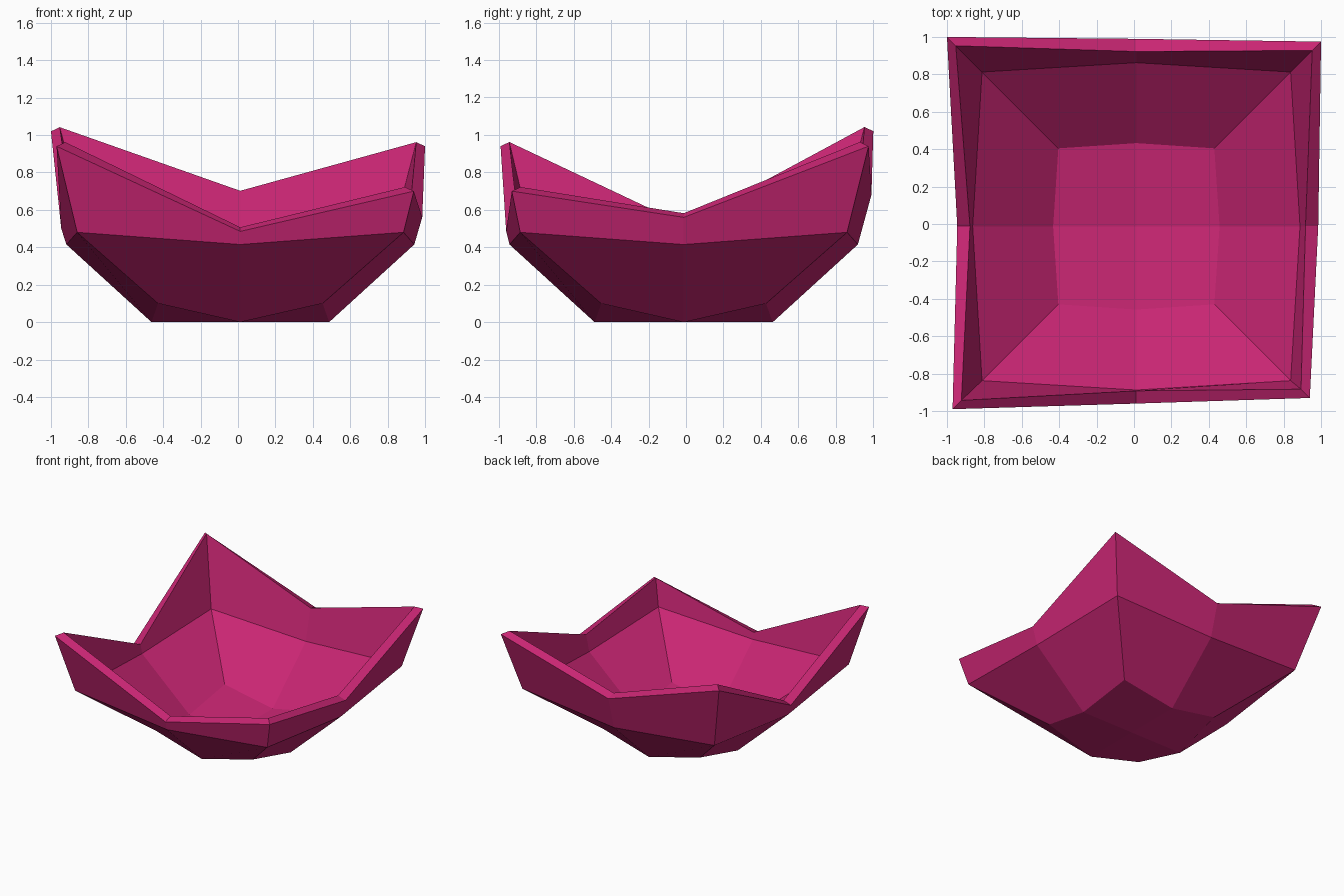
import bpy
import bmesh
from mathutils import Vector

cube = bpy.data.objects.get("Cube")
if cube:
    bpy.data.objects.remove(cube, do_unlink=True)

CENTRE = Vector((0.0125, -0.0125, 0))
# Eight directions, counter-clockwise from +x: side middles alternate with corners
DIRS = [(1, 0), (1, 1), (0, 1), (-1, 1), (-1, 0), (-1, -1), (0, -1), (1, -1)]


def ring(side, side_z, corner, corner_z):
    """Regular eight-point loop with its own reach and height at sides and corners."""
    points = []
    for x, y in DIRS:
        r, z = (corner, corner_z) if x and y else (side, side_z)
        points.append(CENTRE + Vector((x * r, y * r, z)))
    return points


# Uneven lip: four raised corners of different heights, dipping between them
outer_lip = [Vector(p) for p in (
    (0.985, -0.012, 0.56), (1.0, 0.975, 0.94), (0.012, 0.99, 0.68), (-1.0, 1.0, 1.02),
    (-0.945, -0.012, 0.5), (-0.97, -0.99, 0.94), (0.012, -0.96, 0.485), (0.94, -0.93, 0.7))]
inner_lip = []
for point, (x, y) in zip(outer_lip, DIRS):
    step = 0.047 if x and y else 0.068
    inner_lip.append(point + Vector((-x * step, -y * step, 0.022)))

loops = [
    ring(0.475, 0, 0.44, 0.1),            # outer base
    ring(0.93, 0.415, 0.8725, 0.48),      # outer shoulder
    outer_lip,
    inner_lip,
    ring(0.875, 0.45, 0.825, 0.515),      # inner shoulder
    ring(0.445, 0.062, 0.417, 0.16),      # inner base
]

bm = bmesh.new()
rows = [[bm.verts.new(p) for p in loop] for loop in loops]

# Walls and lip
for low, high in zip(rows, rows[1:]):
    for i in range(8):
        j = (i + 1) % 8
        bm.faces.new((low[i], low[j], high[j], high[i]))

# Floors: four quads meeting at a centre point, outside and inside
for row, z in ((rows[0], 0), (rows[-1], 0.065)):
    middle = bm.verts.new(CENTRE + Vector((0, 0, z)))
    for i in range(0, 8, 2):
        bm.faces.new((middle, row[i], row[i + 1], row[(i + 2) % 8]))

bmesh.ops.recalc_face_normals(bm, faces=bm.faces)
mesh = bpy.data.meshes.new("bowl")
bm.to_mesh(mesh)
bm.free()

# Single glaze colour
colour = (0.58, 0.019, 0.171, 1)
glaze = bpy.data.materials.new("magenta")
glaze.use_nodes = True
glaze.diffuse_color = colour
shader = next(n for n in glaze.node_tree.nodes if n.type == "BSDF_PRINCIPLED")
shader.inputs["Base Color"].default_value = colour
mesh.materials.append(glaze)

bowl = bpy.data.objects.new("bowl", mesh)
bpy.context.collection.objects.link(bowl)
